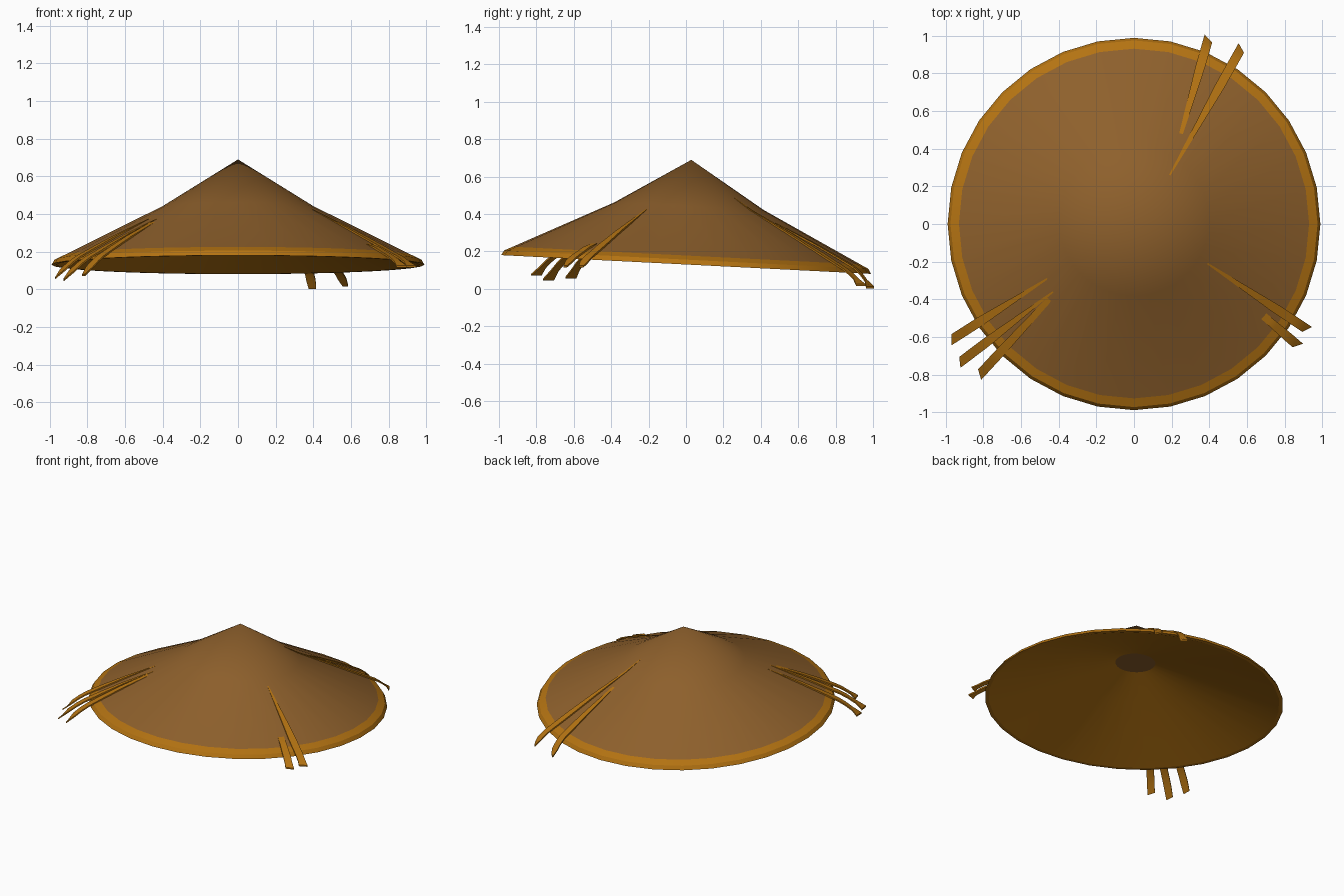
import bpy, bmesh, math
from mathutils import Vector, Matrix

if "Cube" in bpy.data.objects:
    bpy.data.objects.remove(bpy.data.objects["Cube"])

SEG = 32
TILT = math.radians(-2.9)          # hat leans down towards the back
BASE_Z = 0.13
OUTER = [(0.0, 0.56), (0.4, 0.312), (0.93, 0.048), (0.975, 0.024)]


def material(name, col):
    m = bpy.data.materials.new(name)
    m.diffuse_color = (*col, 1)
    m.use_nodes = True
    m.node_tree.nodes["Principled BSDF"].inputs["Base Color"].default_value = m.diffuse_color
    return m


straw = material("brown straw", (0.27, 0.117, 0.025))
golden = material("golden straw", (0.456, 0.171, 0.006))


def finish(name, bm, mat, angle=30):
    me = bpy.data.meshes.new(name)
    bm.to_mesh(me)
    bm.free()
    me.materials.append(mat)
    ob = bpy.data.objects.new(name, me)
    bpy.context.collection.objects.link(ob)
    bpy.ops.object.select_all(action='DESELECT')
    ob.select_set(True)
    bpy.context.view_layer.objects.active = ob
    bpy.ops.object.shade_smooth_by_angle(angle=math.radians(angle))
    return ob


def lathe(name, profile, mat, angle=30):
    """Spin an (r, z) profile around the tilted hat axis."""
    bm = bmesh.new()
    rings = []
    for r, z in profile:
        if r == 0:
            rings.append([bm.verts.new((0, 0, z))] * SEG)
        else:
            rings.append([bm.verts.new((r * math.cos(2 * math.pi * i / SEG),
                                        r * math.sin(2 * math.pi * i / SEG), z))
                          for i in range(SEG)])
    for a, b in zip(rings, rings[1:]):
        for i in range(SEG):
            j = (i + 1) % SEG
            quad = list(dict.fromkeys((a[i], b[i], b[j], a[j])))
            bm.faces.new(quad)
    bm.transform(Matrix.Translation((0, 0, BASE_Z)) @ Matrix.Rotation(TILT, 4, 'X'))
    return finish(name, bm, mat, angle)


# Outer cone, golden rim band, inner lining and the small crown disc inside
lathe("hat_cone", OUTER[:3], straw)
lathe("rim_band", [(0.93, 0.048), (0.975, 0.026), (0.99, 0.0), (0.965, 0.0)], golden)
lathe("inner_lining", [(0.965, 0.0), (0.4, 0.195), (0.133, 0.28)], golden)
lathe("inner_crown", [(0.133, 0.28), (0.0, 0.28)], straw)


def surface_z(x, y):
    """World height of the outer cone above (x, y)."""
    zl = 0.2
    for _ in range(3):
        r = math.hypot(x, y - 0.05 * zl)
        for (r0, z0), (r1, z1) in zip(OUTER, OUTER[1:]):
            if r <= r1 or r1 == OUTER[-1][0]:
                zl = z0 + (z1 - z0) * (r - r0) / (r1 - r0)
                break
    return BASE_Z + zl - 0.0507 * y


def strand(name, start, tip, tip_z, w0=0.008, w1=0.05):
    """Loose straw lying on the cone, drooping past the rim to a slanted tip."""
    s, t = Vector(start), Vector(tip)
    d = (t - s).normalized()
    n = Vector((-d.y, d.x))
    # parameter where the strand crosses the rim
    tr = next(k / 200 for k in range(201) if s.lerp(t, k / 200).length > 0.965)
    ts = [tr * k / 6 for k in range(7)] + [tr + (1 - tr) * k / 4 for k in range(1, 5)]
    rim = s.lerp(t, tr)
    rim_z = surface_z(*rim) + 0.01
    bm = bmesh.new()
    rows = []
    for k in ts:
        p = s.lerp(t, k)
        if k <= tr:
            z = surface_z(*p) + 0.01 * min(1, k / tr * 2)
        else:
            u = (k - tr) / (1 - tr)
            z = rim_z + (tip_z - rim_z) * (0.6 * u + 0.4 * u * u)
        w = (w0 + (w1 - w0) * min(1, k / 0.7)) / 2
        cut = 0.015 if k == 1 else 0
        a, b = p + n * w + d * cut, p - n * w - d * cut
        rows.append([bm.verts.new((q.x, q.y, z + h))
                     for q, h in ((a, 0), (b, 0), (b, -0.01), (a, -0.01))])
    for p, q in zip(rows, rows[1:]):
        for i in range(4):
            j = (i + 1) % 4
            bm.faces.new((p[i], p[j], q[j], q[i]))
    bm.faces.new(rows[0][::-1])
    bm.faces.new(rows[-1])
    bmesh.ops.recalc_face_normals(bm, faces=bm.faces)
    finish(name, bm, golden)


# Three clumps of loose strands
strand("left_strand_1", (-0.46, -0.29), (-0.97, -0.615), 0.065)
strand("left_strand_2", (-0.43, -0.36), (-0.925, -0.735), 0.055)
strand("left_strand_3", (-0.45, -0.40), (-0.82, -0.80), 0.08, 0.03)
strand("right_strand_1", (0.39, -0.21), (0.92, -0.56), 0.125)
strand("right_strand_2", (0.69, -0.49), (0.87, -0.645), 0.125, 0.04)
strand("back_strand_1", (0.25, 0.48), (0.395, 0.985), 0.012, 0.02)
strand("back_strand_2", (0.19, 0.26), (0.57, 0.935), 0.025)
